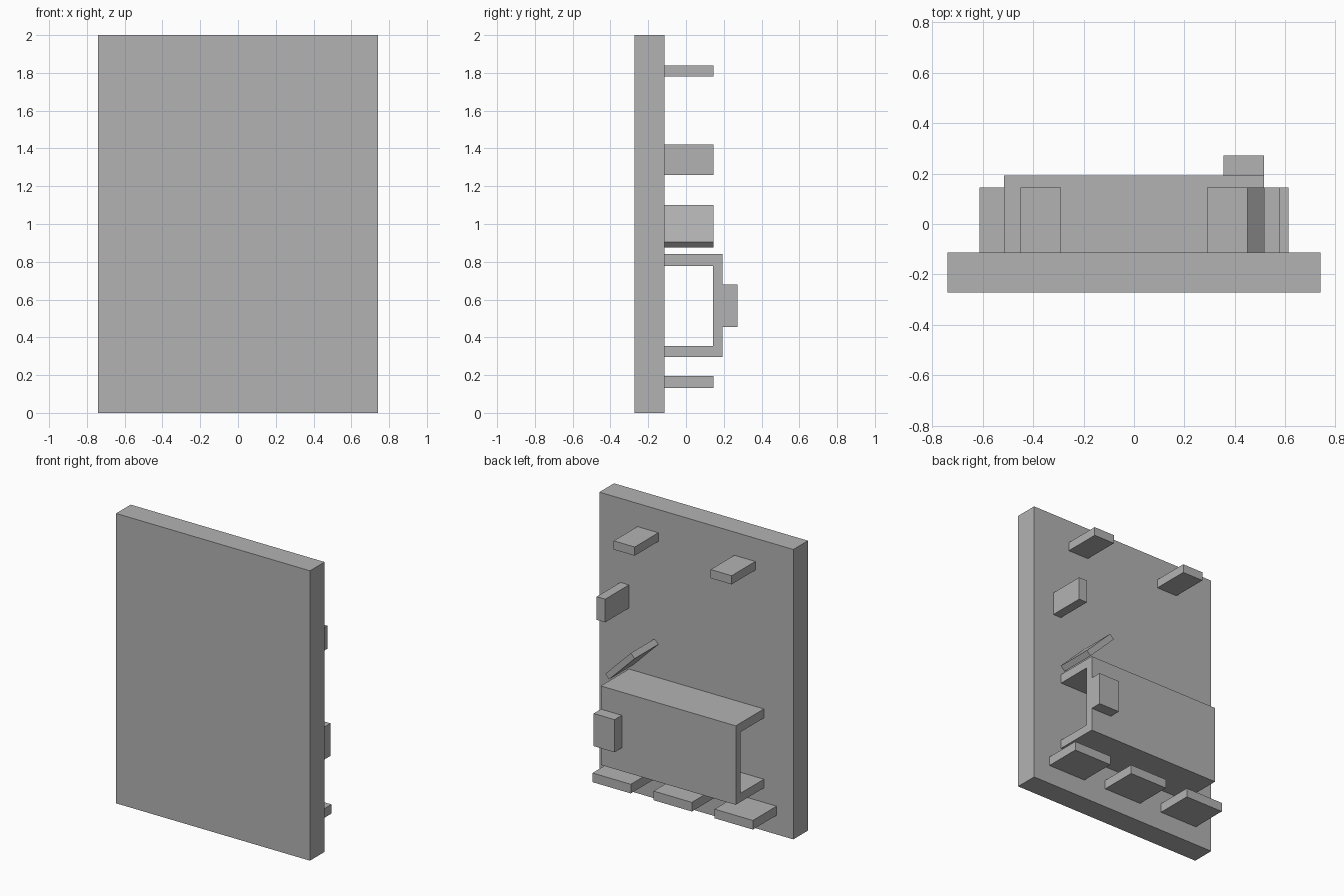
import bpy
import bmesh

cube = bpy.data.objects.get("Cube")
if cube:
    bpy.data.objects.remove(cube, do_unlink=True)

# One plain grey
grey = bpy.data.materials.new("plain_grey")
grey.use_nodes = True
colour = (0.45, 0.45, 0.45, 1)
grey.diffuse_color = colour
grey.node_tree.nodes["Principled BSDF"].inputs["Base Color"].default_value = colour

BACK = -0.113    # rear face of the panel
TAB_END = 0.145  # rear end of the tabs


def prism(name, outline, depth):
    """Extrude a closed 3D outline along the depth vector."""
    bm = bmesh.new()
    face = bm.faces.new([bm.verts.new(p) for p in outline])
    moved = bmesh.ops.extrude_face_region(bm, geom=[face], use_keep_orig=True)
    verts = [g for g in moved["geom"] if isinstance(g, bmesh.types.BMVert)]
    bmesh.ops.translate(bm, verts=verts, vec=depth)
    bmesh.ops.recalc_face_normals(bm, faces=bm.faces)
    mesh = bpy.data.meshes.new(name)
    bm.to_mesh(mesh)
    bm.free()
    mesh.materials.append(grey)
    obj = bpy.data.objects.new(name, mesh)
    bpy.context.collection.objects.link(obj)
    return obj


def box(name, x, z, y=(BACK, TAB_END)):
    outline = [(x[0], y[0], z[0]), (x[1], y[0], z[0]),
               (x[1], y[0], z[1]), (x[0], y[0], z[1])]
    return prism(name, outline, (0, y[1] - y[0], 0))


# Upright panel
box("panel", (-0.74, 0.74), (0, 2), (-0.272, BACK))

# Pair of upper tabs
for side, cx in (("left", 0.37), ("right", -0.37)):
    box("upper_tab_" + side, (cx - 0.08, cx + 0.08), (1.78, 1.84))

# Upright side tab
box("side_tab", (0.515, 0.58), (1.26, 1.42))

# Tilted plate
tilted = [(0.515, 0.905), (0.32, 1.10), (0.29, 1.07), (0.485, 0.875)]
prism("tilted_plate", [(x, BACK, z) for x, z in tilted], (0, TAB_END - BACK, 0))

# Channel, open at both ends
channel = [(BACK, 0.295), (0.193, 0.295), (0.193, 0.84), (BACK, 0.84),
           (BACK, 0.777), (0.143, 0.777), (0.143, 0.355), (BACK, 0.355)]
prism("channel", [(-0.515, y, z) for y, z in channel], (1.03, 0, 0))

# Block on the back of the channel
box("channel_block", (0.355, 0.515), (0.455, 0.68), (0.193, 0.272))

# Row of lower tabs
for place, cx in (("left", 0.466), ("middle", 0), ("right", -0.466)):
    box("lower_tab_" + place, (cx - 0.146, cx + 0.146), (0.132, 0.195))
